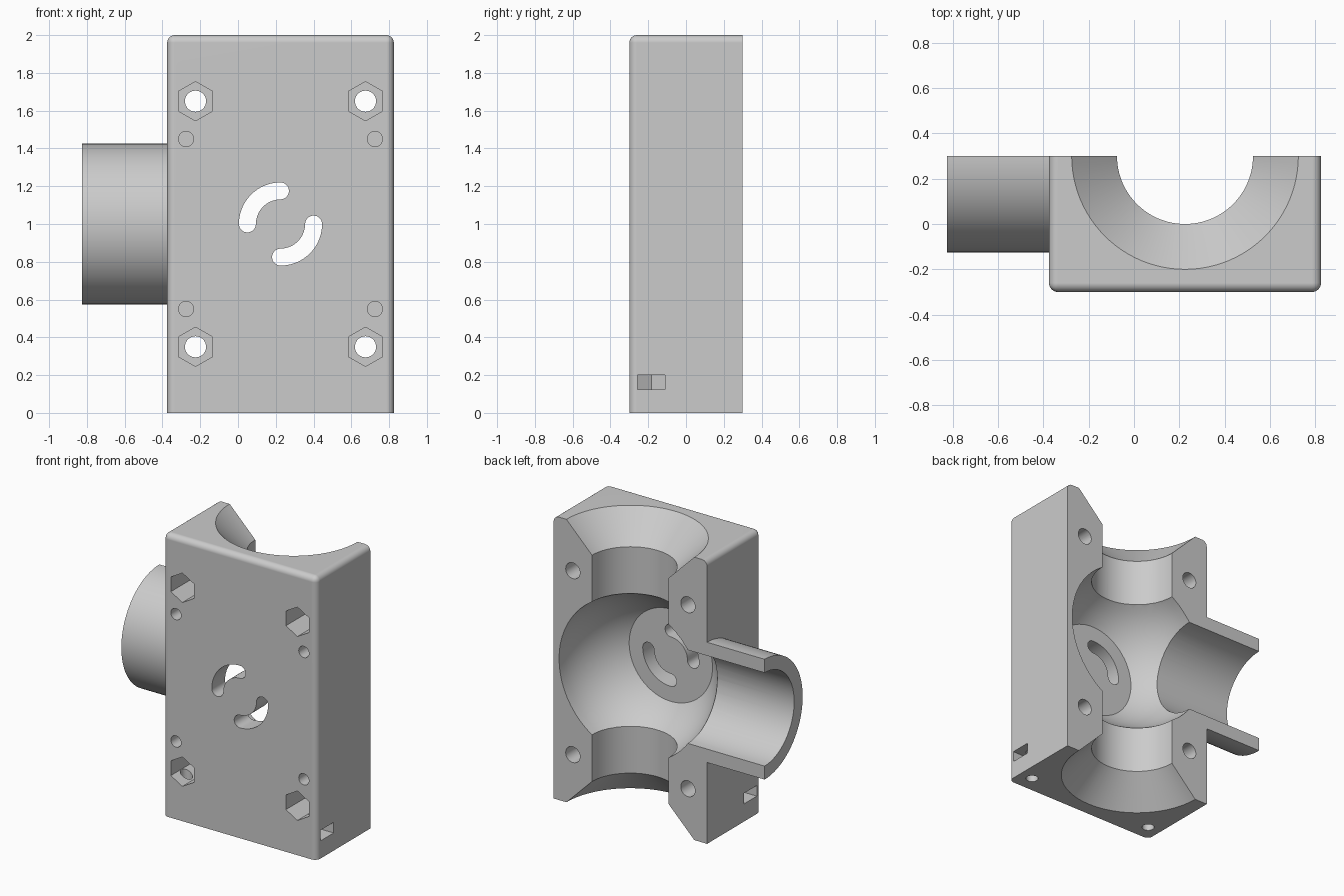
import bpy, bmesh
from math import cos, sin, pi, radians
from mathutils import Matrix

if "Cube" in bpy.data.objects:
    bpy.data.objects.remove(bpy.data.objects["Cube"], do_unlink=True)

CX, BACK, MID = 0.225, 0.3, 1.0       # block centre, open back plane, mid height


def finish(name, bm):
    bmesh.ops.recalc_face_normals(bm, faces=bm.faces)
    mesh = bpy.data.meshes.new(name)
    bm.to_mesh(mesh)
    bm.free()
    ob = bpy.data.objects.new(name, mesh)
    bpy.context.collection.objects.link(ob)
    return ob


def prism(name, outline, axis, lo, hi):
    """Extrude a 2D outline along an axis between two positions."""
    place = {"x": lambda u, v, t: (t, u, v),
             "y": lambda u, v, t: (u, t, v),
             "z": lambda u, v, t: (u, v, t)}[axis]
    bm = bmesh.new()
    a, b = [[bm.verts.new(place(u, v, t)) for u, v in outline] for t in (lo, hi)]
    bm.faces.new(a)
    bm.faces.new(b)
    for i in range(len(a)):
        j = (i + 1) % len(a)
        bm.faces.new((a[i], a[j], b[j], b[i]))
    return finish(name, bm)


def arc(u, v, r, start, end, n):
    return [(u + r * cos(radians(start + (end - start) * i / n)),
             v + r * sin(radians(start + (end - start) * i / n))) for i in range(n + 1)]


def ring(u, v, r, n=32, turn=0):
    return arc(u, v, r, turn, turn + 360, n)[:-1]


def modify(ob, kind, **settings):
    bpy.context.view_layer.objects.active = ob
    mod = ob.modifiers.new(kind.title(), kind)
    for key, value in settings.items():
        setattr(mod, key, value)
    bpy.ops.object.modifier_apply(modifier=mod.name)


def combine(ob, other, operation="DIFFERENCE"):
    modify(ob, "BOOLEAN", object=other, operation=operation, solver="EXACT")
    bpy.data.objects.remove(other, do_unlink=True)


# Block with rounded front uprights and rounded top front and side edges
bm = bmesh.new()
bmesh.ops.create_cube(bm, size=1, matrix=Matrix.Translation((CX, 0, MID))
                      @ Matrix.Diagonal((1.2, 0.6, 2, 1)))
rounded = []
for e in bm.edges:
    c = (e.verts[0].co + e.verts[1].co) / 2
    front, top, side = c.y < -0.2, c.z > 1.9, abs(c.x - CX) > 0.5
    if (front and side and not top and c.z > 0.1) or (top and (front or side)):
        rounded.append(e)
bmesh.ops.bevel(bm, geom=rounded, offset=0.04, segments=6, profile=0.5,
                affect="EDGES", clamp_overlap=True)
body = finish("valve_housing_half", bm)

# Half-round side pipe, open towards the back
combine(body, prism("pipe", arc(BACK, MID, 0.425, 90, 270, 48), "x", -0.825, -0.3), "UNION")

# Spherical chamber, flattened towards the front wall
bm = bmesh.new()
bmesh.ops.create_uvsphere(bm, u_segments=64, v_segments=32, radius=0.558,
                          matrix=Matrix.Translation((CX, BACK, MID))
                          @ Matrix.Rotation(pi / 2, 4, "X"))
cut = bmesh.ops.bisect_plane(bm, geom=bm.verts[:] + bm.edges[:] + bm.faces[:],
                             plane_co=(0, -0.152, 0), plane_no=(0, -1, 0), clear_outer=True)
bmesh.ops.edgeloop_fill(bm, edges=[g for g in cut["geom_cut"]
                                   if isinstance(g, bmesh.types.BMEdge)])
combine(body, finish("chamber_cutter", bm))

# Vertical bore, flared at both ends
bm = bmesh.new()
profile = [(0, -0.1), (0.6, -0.1), (0.3, 0.2), (0.3, 1.8), (0.6, 2.1), (0, 2.1)]
verts = [bm.verts.new((CX + r, BACK, z)) for r, z in profile]
edges = [bm.edges.new(pair) for pair in zip(verts, verts[1:])]
bmesh.ops.spin(bm, geom=verts + edges, cent=(CX, BACK, 0), axis=(0, 0, 1),
               angle=2 * pi, steps=96)
bmesh.ops.remove_doubles(bm, verts=bm.verts, dist=0.0001)
combine(body, finish("bore_cutter", bm))

# Side pipe bore
combine(body, prism("pipe_cutter", ring(BACK, MID, 0.33, 64), "x", -1, CX))

# Two curved slots through the front wall
for start in (90, 270):
    end = start + 90
    tips = [(CX + 0.175 * cos(radians(a)), MID + 0.175 * sin(radians(a))) for a in (start, end)]
    outline = (arc(CX, MID, 0.22, start, end, 24)
               + arc(*tips[1], 0.045, end, end + 180, 10)[1:-1]
               + arc(CX, MID, 0.13, end, start, 24)
               + arc(*tips[0], 0.045, start + 180, start + 360, 10)[1:-1])
    combine(body, prism("slot_cutter", outline, "y", -0.5, -0.1))

for sx in (-1, 1):
    x = CX + sx * 0.5
    for sz in (-1, 1):
        # Bolt holes with deep hexagonal nut pockets
        u, v = CX + sx * 0.45, MID + sz * 0.65
        combine(body, prism("bolt_cutter", ring(u, v, 0.056), "y", -0.5, 0.5))
        combine(body, prism("nut_cutter", ring(u, v, 0.104, 6, 30), "y", -0.5, 0.0))
        # Blind pilot holes
        combine(body, prism("pilot_cutter", ring(x, MID + sz * 0.45, 0.04), "y", -0.5, -0.1))
    # Mounting holes in the base, with nut slots from the sides
    combine(body, prism("base_cutter", ring(x, -0.183, 0.04), "z", -0.2, 0.35))
    slot = [(x + sx * 0.3, -0.256), (x - sx * 0.042, -0.256), (x - sx * 0.084, -0.183),
            (x - sx * 0.042, -0.11), (x + sx * 0.3, -0.11)]
    combine(body, prism("nut_slot_cutter", slot, "z", 0.125, 0.2))

# Grey plastic
grey = bpy.data.materials.new("grey_plastic")
grey.use_nodes = True
colour = (0.6, 0.6, 0.6, 1)
grey.diffuse_color = colour
grey.node_tree.nodes["Principled BSDF"].inputs["Base Color"].default_value = colour
body.data.materials.clear()
body.data.materials.append(grey)
for face in body.data.polygons:
    face.material_index = 0

bpy.ops.object.select_all(action="DESELECT")
body.select_set(True)
bpy.context.view_layer.objects.active = body
bpy.ops.object.shade_smooth_by_angle(angle=radians(25))
modify(body, "WEIGHTED_NORMAL", keep_sharp=True)
